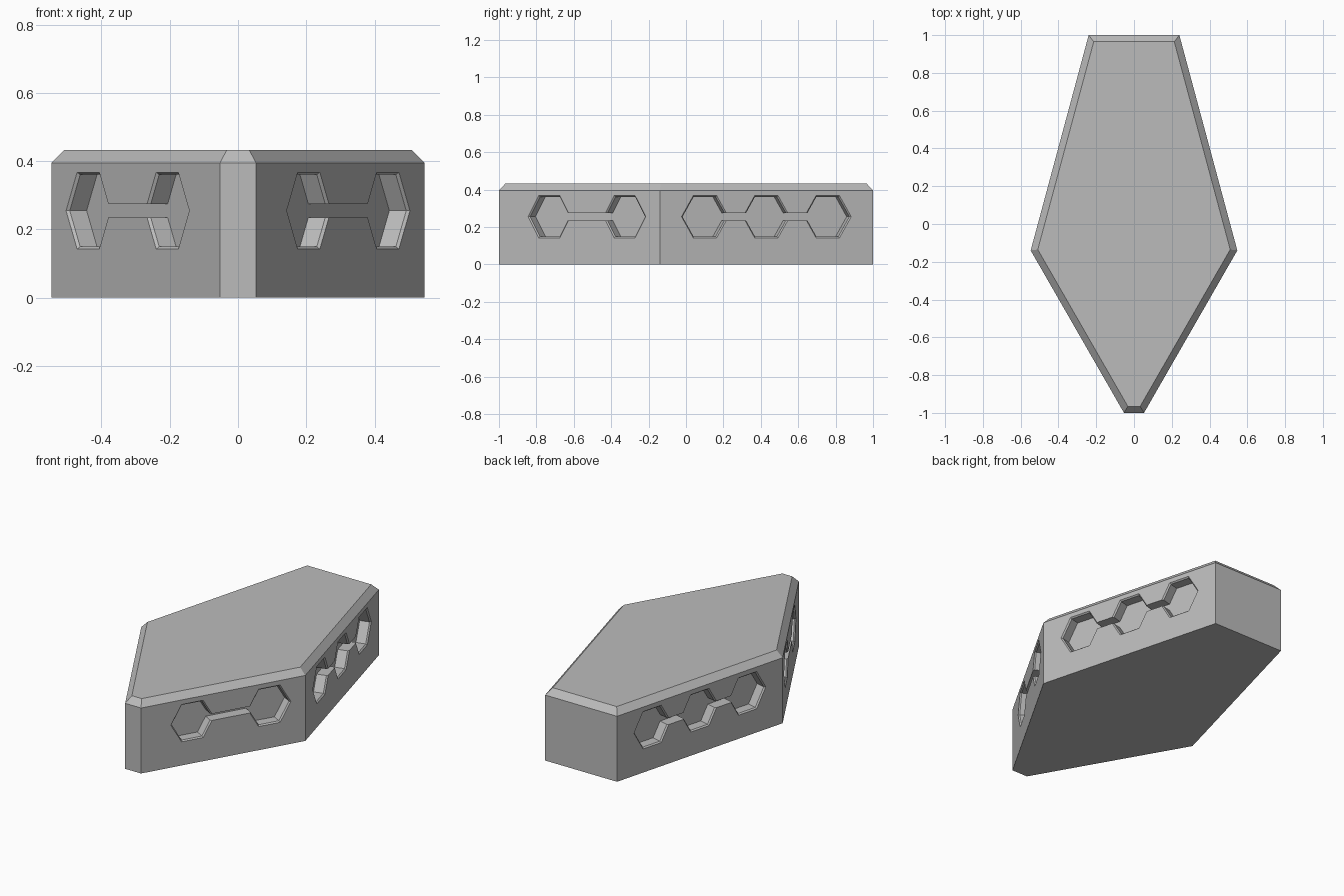
import bpy, bmesh, math
from mathutils import Vector

cube = bpy.data.objects.get("Cube")
if cube:
    bpy.data.objects.remove(cube, do_unlink=True)

grey = bpy.data.materials.new("plain_grey")
grey.use_nodes = True
grey.diffuse_color = (0.5, 0.5, 0.5, 1)
grey.node_tree.nodes["Principled BSDF"].inputs["Base Color"].default_value = (0.5, 0.5, 0.5, 1)

WALL_TOP, TOP, EDGE = 0.395, 0.433, 0.035
MID_Z, DEPTH, LIP = 0.255, 0.065, 0.008
RADIUS, BAR = 0.13, 0.02


def loft(name, rings):
    """Closed solid through a stack of matching point loops."""
    bm = bmesh.new()
    loops = [[bm.verts.new(p) for p in ring] for ring in rings]
    for a, b in zip(loops, loops[1:]):
        for i in range(len(a)):
            j = (i + 1) % len(a)
            bm.faces.new((a[i], a[j], b[j], b[i]))
    bm.faces.new(loops[0])
    bm.faces.new(loops[-1])
    bmesh.ops.recalc_face_normals(bm, faces=bm.faces)
    mesh = bpy.data.meshes.new(name)
    bm.to_mesh(mesh)
    bm.free()
    mesh.materials.append(grey)
    obj = bpy.data.objects.new(name, mesh)
    bpy.context.collection.objects.link(obj)
    return obj


def inset(points, d):
    """Offset a counter-clockwise outline inwards by d."""
    out = []
    for i, p in enumerate(points):
        e1 = (p - points[i - 1]).normalized()
        e2 = (points[(i + 1) % len(points)] - p).normalized()
        n1, n2 = Vector((-e1.y, e1.x)), Vector((-e2.y, e2.x))
        out.append(p + (n1 + n2) * d / (1 + n1.dot(n2)))
    return out


def chain_outline(centres, r):
    """Outline of a row of hexagons joined by narrow bars, as (along, up)."""
    top = []
    join = r - BAR / math.sqrt(3)
    h = r * math.sqrt(3) / 2
    for i, c in enumerate(centres):
        top += [(c - r, 0)] if i == 0 else [(c - join, BAR)]
        top += [(c - r / 2, h), (c + r / 2, h)]
        top += [(c + r, 0)] if i == len(centres) - 1 else [(c + join, BAR)]
    return top + [(u, -v) for u, v in reversed(top[1:-1])]


# Coffin-shaped body with a chamfered top edge
half = [Vector((0.053, -1)), Vector((0.547, -0.14)), Vector((0.24, 1))]
outline = half + [Vector((-p.x, p.y)) for p in reversed(half)]
body = loft("body", [[(p.x, p.y, 0) for p in outline],
                     [(p.x, p.y, WALL_TOP) for p in outline],
                     [(p.x, p.y, TOP) for p in inset(outline, EDGE)]])

# Recessed hexagon chains, cut into the front and rear side walls
walls = [("front", half[0], half[1], (0.31, 0.775)),
         ("rear", half[1], half[2], (0.25, 0.59, 0.93))]
for label, start, end, centres in walls:
    along = (end - start).normalized()
    inward = Vector((-along.y, along.x))
    steps = [(RADIUS + LIP, -LIP), (RADIUS - LIP, LIP), (RADIUS - LIP, DEPTH)]
    for side, s in (("left", 1), ("right", -1)):
        rings = []
        for r, d in steps:
            ring = []
            for u, v in chain_outline(centres, r):
                p = start + along * u + inward * d
                ring.append((s * p.x, p.y, MID_Z + v))
            rings.append(ring)
        cutter = loft(f"{label}_{side}_recess_cutter", rings)
        cutter.hide_render = True
        cutter.hide_set(True)
        mod = body.modifiers.new(f"{label}_{side}_recess", 'BOOLEAN')
        mod.operation = 'DIFFERENCE'
        mod.solver = 'EXACT'
        mod.object = cutter

# Bake the cuts and drop the cutters
bpy.context.view_layer.update()
graph = bpy.context.evaluated_depsgraph_get()
cut = bpy.data.meshes.new_from_object(body.evaluated_get(graph))
cutters = [m.object for m in body.modifiers]
body.modifiers.clear()
body.data = cut
for c in cutters:
    bpy.data.objects.remove(c, do_unlink=True)
